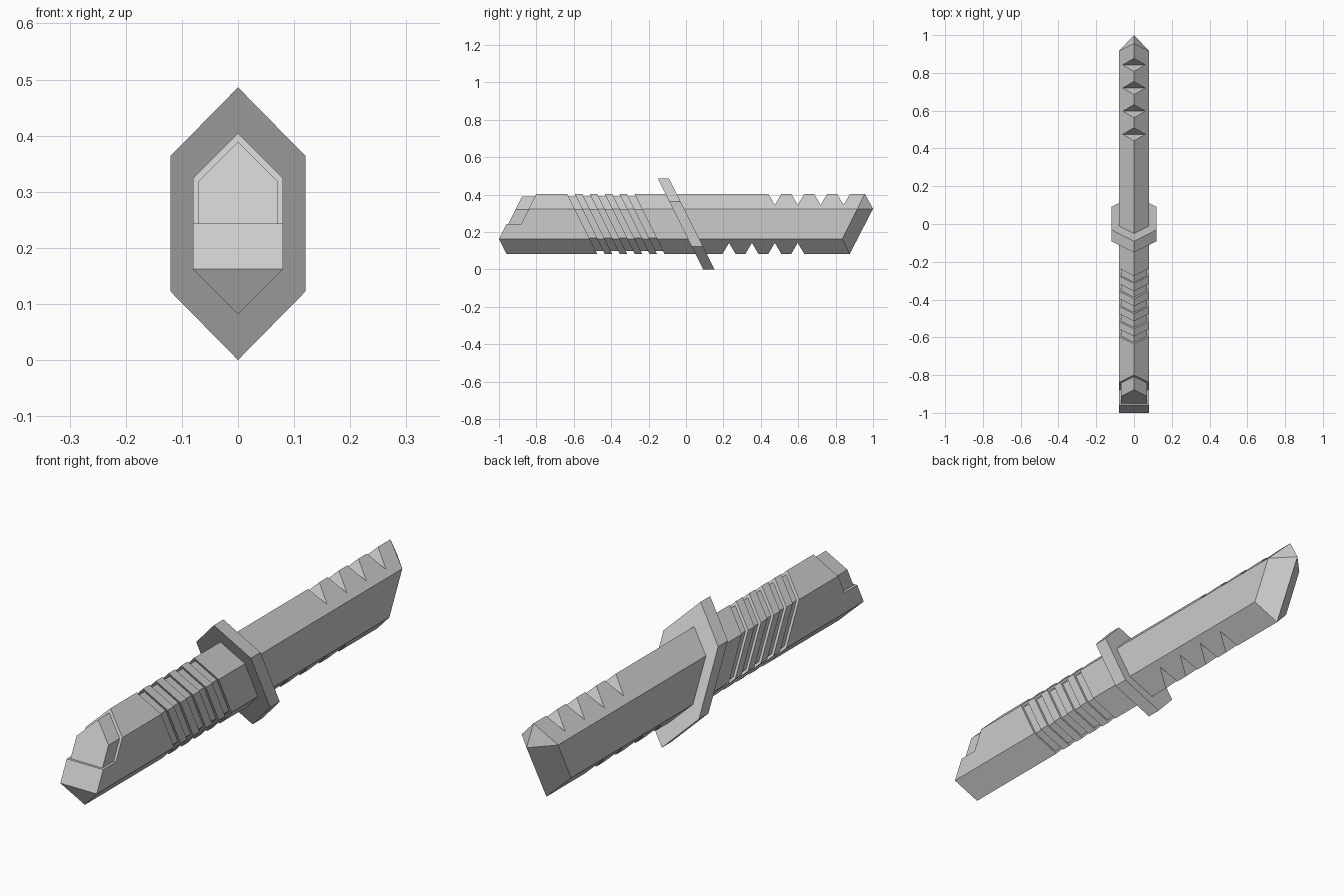
import bpy, bmesh

if "Cube" in bpy.data.objects:
    bpy.data.objects.remove(bpy.data.objects["Cube"])

ZC = 0.243                      # height of the long axis


def hexagon(half_x, half_z, corner):
    """Elongated hexagon (x, z), clockwise from the top point."""
    return [(0, ZC + half_z), (half_x, ZC + corner), (half_x, ZC - corner),
            (0, ZC - half_z), (-half_x, ZC - corner), (-half_x, ZC + corner)]


OUTER = hexagon(0.08, 0.161, 0.081)
INNER = hexagon(0.07, 0.146, 0.076)
GUARD = hexagon(0.12, 0.243, 0.121)


def slanted(section, c):
    """Ring lying in the backward-leaning plane that crosses the axis at y = c."""
    return [(x, c - 0.5 * (z - ZC), z) for x, z in section]


def finish(name, bm):
    bmesh.ops.recalc_face_normals(bm, faces=bm.faces[:])
    me = bpy.data.meshes.new(name)
    bm.to_mesh(me)
    bm.free()
    ob = bpy.data.objects.new(name, me)
    bpy.context.collection.objects.link(ob)
    return ob


def loft(bm, rings):
    """Skin a list of rings; returns the vertices of each ring."""
    vs = [[bm.verts.new(p) for p in r] for r in rings]
    n = len(vs[0])
    for a, b in zip(vs, vs[1:]):
        for i in range(n):
            j = (i + 1) % n
            bm.faces.new((a[i], a[j], b[j], b[i]))
    return vs


def carve(ob, profiles):
    """Cut (y, z) profiles right through the part along x."""
    bm = bmesh.new()
    for prof in profiles:
        a, b = loft(bm, [[(x, y, z) for y, z in prof] for x in (-0.2, 0.2)])
        bm.faces.new(a)
        bm.faces.new(b)
    cutter = finish("cutter", bm)
    cutter.hide_render = True
    mod = ob.modifiers.new("carve", 'BOOLEAN')
    mod.operation = 'DIFFERENCE'
    mod.solver = 'EXACT'
    mod.object = cutter
    bpy.context.view_layer.objects.active = ob
    bpy.ops.object.modifier_apply(modifier=mod.name)
    bpy.data.objects.remove(cutter)


# Handle: slanted butt end, five grip grooves, end hidden in the guard
bm = bmesh.new()
rings = [[(x, -1 + 0.5 * abs(z - 0.162), z) for x, z in OUTER]]
for k in range(5):
    c = -0.535 + 0.08 * k
    rings += [slanted(OUTER, c - 0.02), slanted(INNER, c - 0.02),
              slanted(INNER, c + 0.02), slanted(OUTER, c + 0.02)]
rings.append(slanted(OUTER, 0))
vs = loft(bm, rings)
e = vs[0]
bm.faces.new((e[0], e[1], e[2], e[4], e[5]))
bm.faces.new((e[2], e[3], e[4]))
bm.faces.new(vs[-1])
handle = finish("handle", bm)
carve(handle, [[(-0.88, ZC), (-0.78, ZC + 0.2), (-1.1, ZC + 0.2), (-1.1, ZC)]])

# Pommel inset: smaller house-shaped block on the ledge of the butt
bm = bmesh.new()
house = [(0, 0.389), (0.07, 0.319), (0.07, ZC), (-0.07, ZC), (-0.07, 0.319)]
a, b = loft(bm, [[(x, y + 0.5 * (z - ZC), z) for x, z in house] for y in (-0.95, -0.875)])
bm.faces.new(a)
bm.faces.new(b)
finish("pommel_inset", bm)

# Guard: leaning hexagonal plate
bm = bmesh.new()
a, b = loft(bm, [slanted(GUARD, c) for c in (-0.03, 0.03)])
bm.faces.new(a)
bm.faces.new(b)
finish("guard", bm)

# Blade: same section, ending in a raked chisel point
bm = bmesh.new()
tip_y = [0.956, 0.916, 0.835, 0.875, 0.835, 0.916]
vs = loft(bm, [slanted(OUTER, 0), [(x, y, z) for (x, z), y in zip(OUTER, tip_y)]])
bm.faces.new(vs[0])
t = vs[1]
nose = bm.verts.new((0, 1, 0.324))
for up, low in ((1, 2), (5, 4)):
    bm.faces.new((t[0], t[up], nose))
    bm.faces.new((t[up], t[low], t[3], nose))
blade = finish("blade", bm)

# Serrations: V notches along the top and bottom ridges
notches = []
for start, s in ((0.475, 1), (0.23, -1)):
    for k in range(4):
        y = start + 0.1225 * k
        notches.append([(y, ZC + s * 0.101), (y + 0.07, ZC + s * 0.221), (y - 0.07, ZC + s * 0.221)])
# neighbouring cutters must not overlap, so carve them in two passes
carve(blade, notches[0::2])
carve(blade, notches[1::2])
